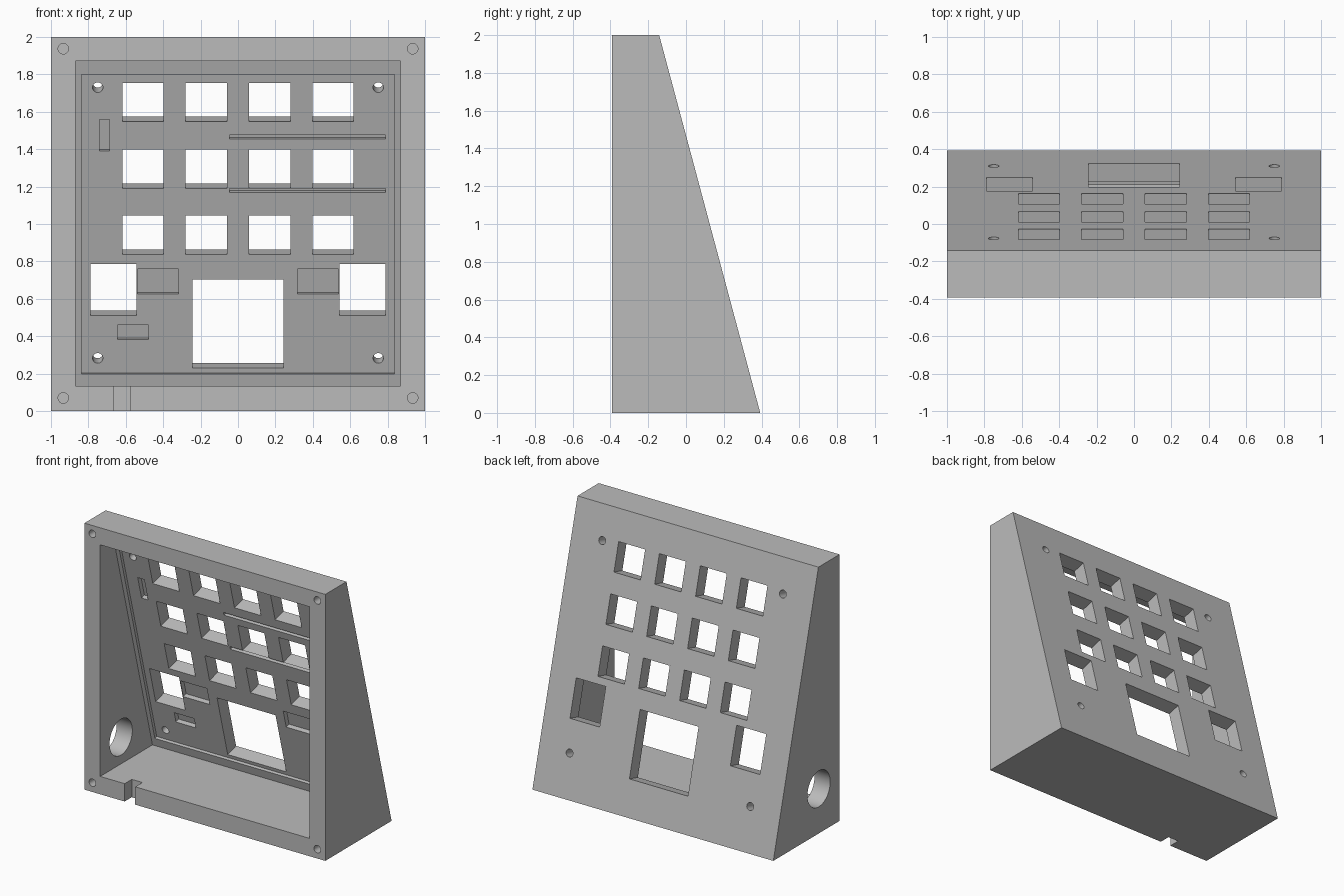
import bpy, bmesh, math
from mathutils import Matrix, Vector

old = bpy.data.objects.get("Cube")
if old:
    bpy.data.objects.remove(old, do_unlink=True)

# Main dimensions
DEPTH, TOP_Y, HEIGHT = 0.393, -0.142, 2.0
SLOPE = (DEPTH - TOP_Y) / HEIGHT
TILT = math.atan(SLOPE)
PANEL = 0.103      # panel thickness inside the recess
RECESS = 0.023     # depth of the shallow recess
WALL = 0.131

grey = bpy.data.materials.new("plain grey")
grey.use_nodes = True
grey.diffuse_color = (0.5, 0.5, 0.5, 1)
grey.node_tree.nodes["Principled BSDF"].inputs["Base Color"].default_value = (0.5, 0.5, 0.5, 1)


def finish(name, bm):
    bmesh.ops.recalc_face_normals(bm, faces=bm.faces)
    mesh = bpy.data.meshes.new(name)
    bm.to_mesh(mesh)
    bm.free()
    mesh.materials.append(grey)
    obj = bpy.data.objects.new(name, mesh)
    bpy.context.collection.objects.link(obj)
    return obj


def prism(name, profile, half):
    """Extrude a y-z profile symmetrically across x."""
    bm = bmesh.new()
    face = bm.faces.new([bm.verts.new((-half, y, z)) for y, z in profile])
    ext = bmesh.ops.extrude_face_region(bm, geom=[face])
    moved = [v for v in ext["geom"] if isinstance(v, bmesh.types.BMVert)]
    bmesh.ops.translate(bm, verts=moved, vec=(2 * half, 0, 0))
    return finish(name, bm)


def box(name, lo, hi, frame=Matrix()):
    lo, hi = Vector(lo), Vector(hi)
    bm = bmesh.new()
    bmesh.ops.create_cube(bm, size=1, matrix=frame @ Matrix.Translation((lo + hi) / 2)
                          @ Matrix.Diagonal((*(hi - lo), 1)))
    return finish(name, bm)


def rod(name, radius, length, frame, segments=32):
    bm = bmesh.new()
    bmesh.ops.create_cone(bm, cap_ends=True, segments=segments, radius1=radius,
                          radius2=radius, depth=length, matrix=frame)
    return finish(name, bm)


def cut(cutter):
    cutter.hide_render = True
    mod = case.modifiers.new("cut", "BOOLEAN")
    mod.operation, mod.solver, mod.object = "DIFFERENCE", "EXACT", cutter
    bpy.context.view_layer.objects.active = case
    bpy.ops.object.modifier_apply(modifier=mod.name)
    bpy.data.objects.remove(cutter, do_unlink=True)


def panel_y(z, thickness):
    """Depth of the plane lying this far inside the sloped outer face."""
    return DEPTH - SLOPE * z - thickness / math.cos(TILT)


def panel_frame(x, z, thickness=PANEL):
    """Local y points out through the panel, local z up along it."""
    return Matrix.Translation((x, panel_y(z, thickness), z)) @ Matrix.Rotation(TILT, 4, "X")


def panel_cut(name, x0, x1, z0, z1, depth, thickness=PANEL):
    frame = panel_frame((x0 + x1) / 2, (z0 + z1) / 2, thickness)
    w, h = (x1 - x0) / 2, (z1 - z0) / 2 / math.cos(TILT)
    cut(box(name, (-w, -0.02, -h), (w, depth, h), frame))


# Solid wedge
case = prism("sloped_case", [(-DEPTH, 0), (DEPTH, 0), (TOP_Y, HEIGHT), (-DEPTH, HEIGHT)], 1)

# Hollow open at the front, then the shallow recess in the panel
low, high = 0.134, HEIGHT - 0.128
ledge = PANEL + RECESS
cut(prism("hollow", [(-0.6, low), (panel_y(low, ledge), low),
                     (panel_y(high, ledge), high), (-0.6, high)], 1 - WALL))
panel_cut("recess", -0.837, 0.837, 0.198, 1.8, RECESS, ledge)

# Key windows, three rows of four
THROUGH = 0.2
for z in (1.651, 1.295, 0.941):
    for x in (-0.508, -0.17, 0.17, 0.508):
        panel_cut("key_window", x - 0.11, x + 0.11, z - 0.104, z + 0.104, THROUGH)

# Large windows
panel_cut("centre_window", -0.243, 0.243, 0.23, 0.703, THROUGH)
for x in (-0.666, 0.666):
    panel_cut("side_window", x - 0.123, x + 0.123, 0.51, 0.786, THROUGH)

# Blind pockets and long grooves
BLIND = 0.035
for x in (-0.427, 0.427):
    panel_cut("pocket", x - 0.11, x + 0.11, 0.626, 0.759, BLIND)
panel_cut("upright_pocket", -0.741, -0.687, 1.39, 1.56, BLIND)
panel_cut("small_pocket", -0.644, -0.479, 0.382, 0.46, BLIND)
for z in (1.465, 1.18):
    panel_cut("groove", -0.045, 0.789, z - 0.011, z + 0.011, BLIND)

# Screw holes through the panel and blind holes in the front rim
upright = Matrix.Rotation(math.pi / 2, 4, "X")
for x in (-1, 1):
    for z in (0.283, 1.73):
        cut(rod("panel_screw_hole", 0.028, 0.4, panel_frame(0.75 * x, z) @ upright))
    for z in (0.07, 1.937):
        cut(rod("rim_screw_hole", 0.028, 0.4,
                Matrix.Translation((0.934 * x, -DEPTH, z)) @ upright))

# Round cable opening in one side and the notch in the bottom edge
cut(rod("cable_opening", 0.135, 0.4, Matrix.Translation((-1, -0.147, 0.335))
        @ Matrix.Rotation(math.pi / 2, 4, "Y"), 64))
cut(box("notch", (-0.666, -0.6, -0.1), (-0.578, -0.308, 0.25)))

# Smooth round walls, sharp edges kept
bpy.ops.object.select_all(action="DESELECT")
case.select_set(True)
bpy.context.view_layer.objects.active = case
bpy.ops.object.shade_smooth_by_angle(angle=math.radians(30))
